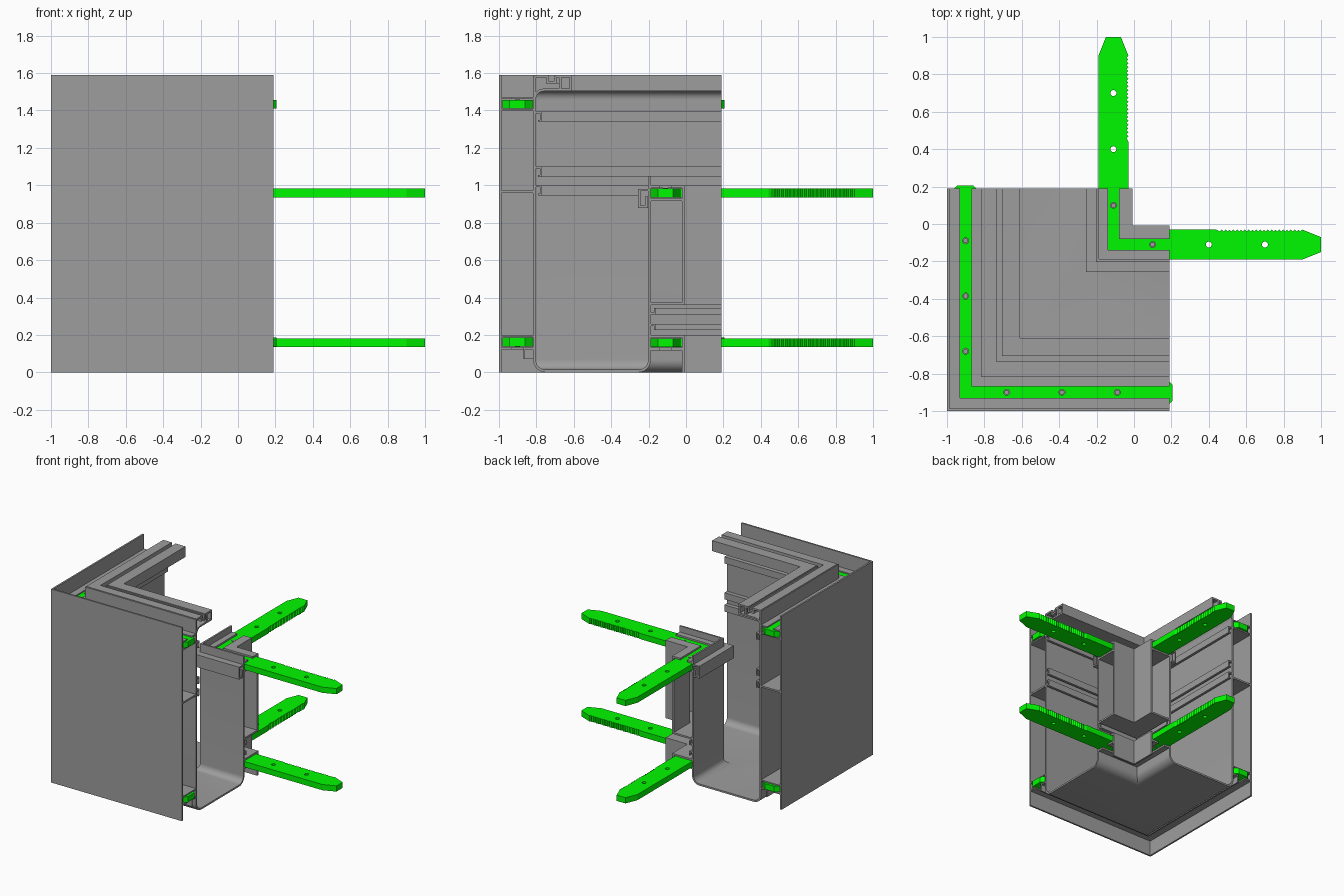
import bpy, bmesh, math
from mathutils import Vector

if "Cube" in bpy.data.objects:
    bpy.data.objects.remove(bpy.data.objects["Cube"])

END = 0.19      # both legs of the corner are cut here
T = 0.014       # sheet thickness

green = bpy.data.materials.new("green")
green.diffuse_color = (0.0, 0.95, 0.0, 1)
green.use_nodes = True
green.node_tree.nodes["Principled BSDF"].inputs["Base Color"].default_value = green.diffuse_color
grey = bpy.data.materials.new("dark_grey")
grey.diffuse_color = (0.34, 0.34, 0.34, 1)
grey.use_nodes = True
grey.node_tree.nodes["Principled BSDF"].inputs["Base Color"].default_value = grey.diffuse_color


def thicken(path, t):
    """Turn an open (d, z) polyline into a closed strip outline."""
    p = [Vector(q) for q in path]
    left, right = [], []
    for i, q in enumerate(p):
        a = (q - p[i - 1]).normalized() if i else (p[1] - q).normalized()
        b = (p[i + 1] - q).normalized() if i < len(p) - 1 else a
        na, nb = Vector((-a.y, a.x)), Vector((-b.y, b.x))
        off = (na + nb) / (1 + na.dot(nb)) * t / 2
        left.append(q + off)
        right.append(q - off)
    return left + right[::-1]


def arc(cx, cz, r, a0, a1, n=8):
    return [(cx + r * math.cos(math.radians(a0 + (a1 - a0) * i / n)),
             cz + r * math.sin(math.radians(a0 + (a1 - a0) * i / n))) for i in range(n + 1)]


def activate(ob):
    bpy.ops.object.select_all(action='DESELECT')
    ob.select_set(True)
    bpy.context.view_layer.objects.active = ob


def corner_sweep(name, paths, t=T):
    """Sweep cross-sections along both legs with a mitred corner."""
    bm = bmesh.new()
    for path in paths:
        sec = thicken(path, t)
        rings = [[bm.verts.new(f(d, z)) for d, z in sec] for f in (
            lambda d, z: (END, d, z), lambda d, z: (d, d, z), lambda d, z: (d, END, z))]
        n = len(sec)
        for r0, r1 in zip(rings, rings[1:]):
            for i in range(n):
                j = (i + 1) % n
                bm.faces.new((r0[i], r0[j], r1[j], r1[i]))
        bm.faces.new(rings[0])
        bm.faces.new(rings[2][::-1])
    bmesh.ops.recalc_face_normals(bm, faces=bm.faces)
    me = bpy.data.meshes.new(name)
    bm.to_mesh(me)
    bm.free()
    me.materials.append(grey)
    ob = bpy.data.objects.new(name, me)
    bpy.context.collection.objects.link(ob)
    activate(ob)
    bpy.ops.object.shade_smooth_by_angle(angle=math.radians(30))


def connector(name, half, holes, z0, z1):
    """Green L-shaped plate: half outline mirrored over the diagonal, with holes."""
    cu = bpy.data.curves.new(name, 'CURVE')
    cu.dimensions = '2D'
    cu.fill_mode = 'BOTH'
    cu.extrude = (z1 - z0) / 2
    loops = [half + [(y, x) for x, y in half[-2:0:-1]]]
    for x, y in holes + [(y, x) for x, y in holes]:
        loops.append(arc(x, y, 0.016, 0, 337.5, 15))
    for pts in loops:
        sp = cu.splines.new('POLY')
        sp.points.add(len(pts) - 1)
        for q, (x, y) in zip(sp.points, pts):
            q.co = (x, y, 0, 1)
        sp.use_cyclic_u = True
    ob = bpy.data.objects.new(name, cu)
    ob.location.z = (z0 + z1) / 2
    bpy.context.collection.objects.link(ob)
    activate(ob)
    bpy.ops.object.convert(target='MESH')
    bpy.ops.object.shade_flat()
    ob = bpy.context.object
    ob.data.materials.clear()
    ob.data.materials.append(green)


def screws(name, spots, z):
    for i, (x, y) in enumerate(spots + [(y, x) for x, y in spots]):
        bpy.ops.mesh.primitive_cylinder_add(vertices=16, radius=0.013, depth=0.045, location=(x, y, z))
        bpy.context.object.name = f"{name}_{i + 1}"
        bpy.context.object.data.materials.append(grey)


# Outer fascia sheet, its connector channels and the middle shelf
corner_sweep("fascia", [[(-1 + T / 2, 0), (-1 + T / 2, 1.59)]])
corner_sweep("fascia_upper_channel", [
    [(-0.988, 1.402), (-0.81, 1.402)],
    [(-0.988, 1.465), (-0.93, 1.465)],
    [(-0.87, 1.465), (-0.815, 1.465)]], 0.01)
corner_sweep("fascia_lower_channel", [
    [(-0.988, 0.193), (-0.81, 0.193)],
    [(-0.988, 0.128), (-0.93, 0.128)],
    [(-0.865, 0.07), (-0.865, 0.128), (-0.815, 0.128)]], 0.01)
corner_sweep("fascia_shelf", [[(-0.988, 0.965), (-0.812, 0.965)]])

# Gutter trough with rounded bottom corners
r = 0.06
corner_sweep("gutter_trough", [
    [(-0.81, 1.05)] + arc(-0.81 + r, T / 2 + r, r, 180, 270)
    + arc(-0.195 - r, T / 2 + r, r, 270, 360) + [(-0.195, 1.05)]])

# Upper back wall curling out into the slotted top rail
corner_sweep("upper_wall", [
    [(-0.81, 1.05), (-0.81, 1.585)],
    [(-0.81, 1.45)] + arc(-0.76, 1.46, 0.05, 180, 90, 6) + [(-0.61, 1.51)]])
corner_sweep("top_rail", [
    [(-0.70, 1.582), (-0.617, 1.582), (-0.617, 1.51)],
    [(-0.81, 1.582), (-0.742, 1.582), (-0.742, 1.55), (-0.70, 1.55), (-0.70, 1.582)],
    [(-0.672, 1.582), (-0.672, 1.51)]])

# Clip rails along the inside of the outer wall
corner_sweep("clip_rails", [
    [(-0.808, z), (-0.775, z), (-0.775, z - 0.045), (-0.79, z - 0.045)]
    for z in (1.39, 1.095, 0.995)], 0.01)

# Hook on the trough side of the inner wall
corner_sweep("inner_hook", [[(-0.2, 0.975), (-0.25, 0.975), (-0.25, 0.885), (-0.212, 0.885),
                             (-0.212, 0.94)]], 0.012)

# Inner upper panel with connector channel open to the top
corner_sweep("inner_upper_panel", [
    [(-0.19, 0.367), (-0.015, 0.367), (-0.015, 0.993), (-0.08, 0.993)],
    [(-0.19, 0.993), (-0.14, 0.993)],
    [(-0.19, 0.922), (-0.02, 0.922)]])

# Inner lower box with connector channel open to the bottom
corner_sweep("inner_lower_box", [
    [(-0.19, 0.193), (-0.015, 0.193), (-0.015, 0)],
    [(-0.19, 0.125), (-0.14, 0.125)],
    [(-0.08, 0.125), (-0.02, 0.125)]])

# Small ribs in the gap between the inner panel and box
corner_sweep("gap_ribs", [
    [(-0.19, 0.315), (-0.165, 0.315), (-0.165, 0.345)],
    [(-0.19, 0.253), (-0.165, 0.253), (-0.165, 0.225)]], 0.01)

# Long inner connectors: serrated edge, tapered tips
teeth = []
for i in range(22):
    x = 0.9 - i * 0.0205
    teeth += [(x, -0.03), (x - 0.01, -0.04)]
long_half = [(-0.19, -0.19), (0.9, -0.19), (1.0, -0.15), (1.0, -0.07)] + teeth \
    + [(0.44, -0.03), (-0.03, -0.03)]
long_holes = [(0.1, -0.11), (0.4, -0.11), (0.7, -0.11)]
connector("inner_connector_upper", long_half, long_holes, 0.935, 0.982)
connector("inner_connector_lower", long_half, long_holes, 0.135, 0.182)
screws("inner_screw_upper", long_holes[:1], 0.962)
screws("inner_screw_lower", long_holes[:1], 0.155)

# Short outer connectors hidden in the fascia channels
short_half = [(-0.98, -0.98), (0.17, -0.98), (0.205, -0.945), (0.205, -0.86),
              (0.17, -0.82), (-0.82, -0.82)]
short_holes = [(-0.68, -0.9), (-0.385, -0.9), (-0.09, -0.9)]
connector("outer_connector_upper", short_half, short_holes, 1.41, 1.457)
connector("outer_connector_lower", short_half, short_holes, 0.138, 0.185)
screws("outer_screw_upper", short_holes, 1.437)
screws("outer_screw_lower", short_holes, 0.158)
